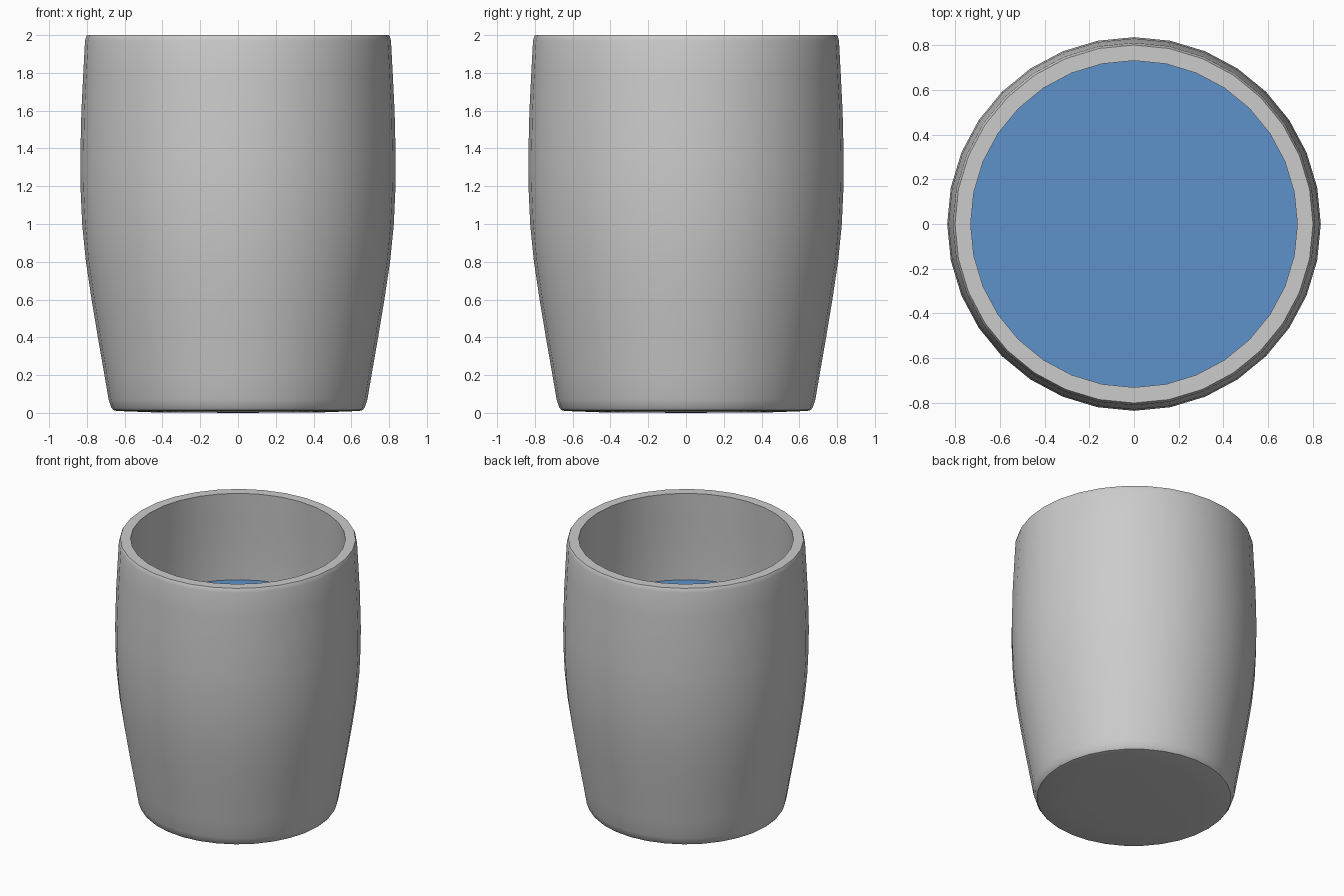
import bpy, math

if "Cube" in bpy.data.objects:
    bpy.data.objects.remove(bpy.data.objects["Cube"])

SIDES = 32


def lathe(name, profile, angle=30):
    """Revolve (radius, z) points around z; radius 0 makes a pole."""
    verts, faces, rings = [], [], []
    for r, z in profile:
        start = len(verts)
        n = 1 if r == 0 else SIDES
        for i in range(n):
            a = 2 * math.pi * i / SIDES
            verts.append((r * math.cos(a), r * math.sin(a), z))
        rings.append([start + i % n for i in range(SIDES)])
    for low, high in zip(rings, rings[1:]):
        for i in range(SIDES):
            j = (i + 1) % SIDES
            quad = [low[i], low[j], high[j], high[i]]
            faces.append(tuple(dict.fromkeys(quad)))
    mesh = bpy.data.meshes.new(name)
    mesh.from_pydata(verts, [], faces)
    obj = bpy.data.objects.new(name, mesh)
    bpy.context.collection.objects.link(obj)
    bpy.context.view_layer.objects.active = obj
    obj.select_set(True)
    bpy.ops.object.shade_smooth_by_angle(angle=math.radians(angle))
    obj.select_set(False)
    return obj


# Cup: base, bulging outer wall, flat rim, inner wall and floor
outer = [(0, 0), (0.45, 0.003), (0.64, 0.01), (0.66, 0.015), (0.672, 0.03),
         (0.685, 0.07), (0.707, 0.2), (0.742, 0.4), (0.775, 0.6),
         (0.805, 0.8), (0.825, 1.0), (0.834, 1.2), (0.835, 1.35),
         (0.829, 1.6), (0.819, 1.8), (0.81, 1.97), (0.805, 1.99), (0.8, 2.0)]
inner = [(0.73, 2.0), (0.738, 1.8), (0.749, 1.6), (0.755, 1.34),
         (0.753, 1.2), (0.744, 1.0), (0.725, 0.8), (0.695, 0.6),
         (0.662, 0.4), (0.627, 0.2), (0.6, 0.11), (0.57, 0.09), (0, 0.09)]
lathe("cup", outer + inner)

# Liquid surface, about two thirds of the way up
liquid = lathe("liquid", [(0.755, 1.34), (0, 1.34)])
blue = bpy.data.materials.new("blue_liquid")
blue.diffuse_color = (0.11, 0.29, 0.6, 1)
blue.use_nodes = True
blue.node_tree.nodes["Principled BSDF"].inputs["Base Color"].default_value = blue.diffuse_color
liquid.data.materials.append(blue)
